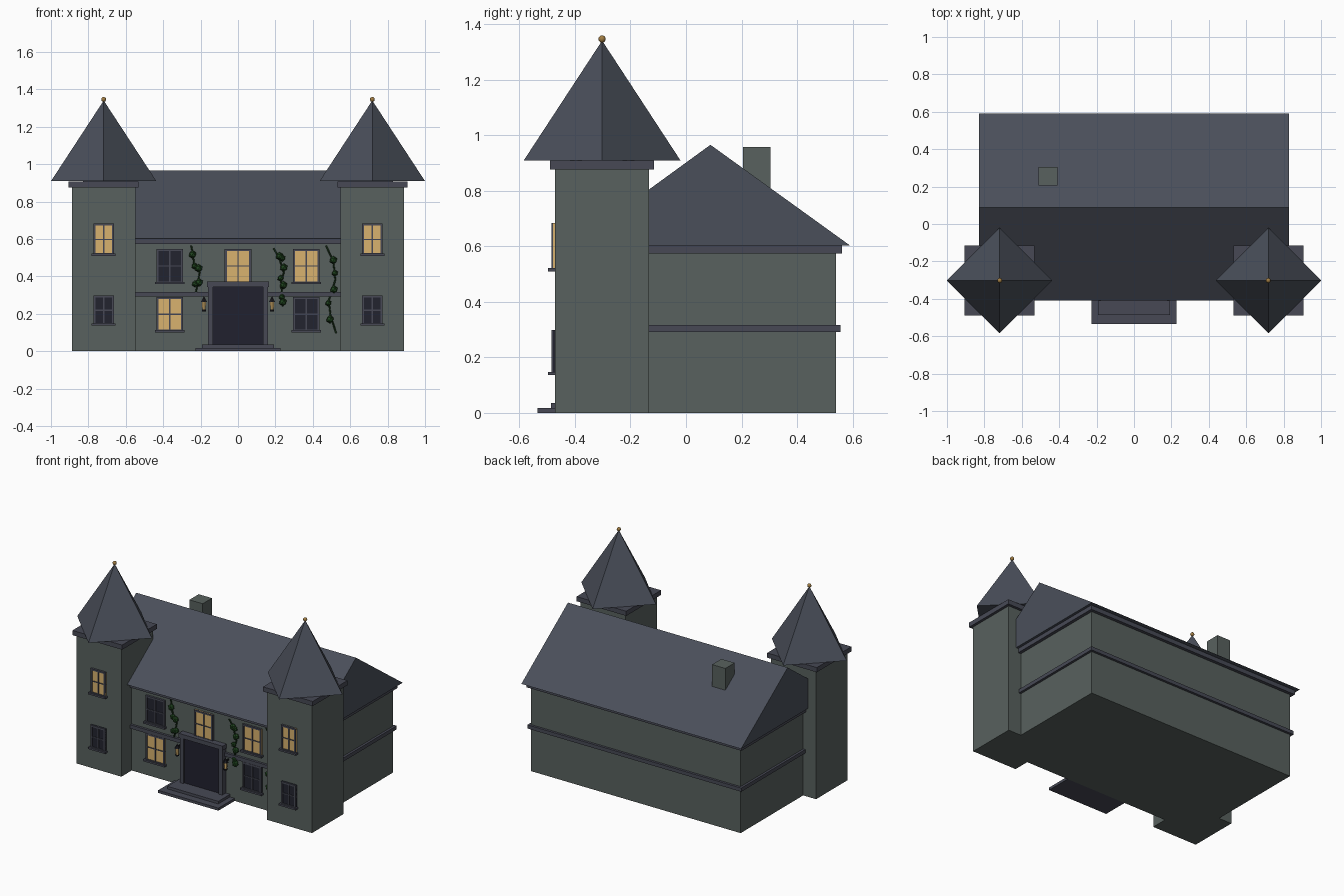
import bpy, bmesh
from mathutils import Matrix, Vector

if "Cube" in bpy.data.objects:
    bpy.data.objects.remove(bpy.data.objects["Cube"], do_unlink=True)


def material(name, rgb):
    """Flat material from 0-255 display values, stored linear."""
    lin = [((c / 255 + 0.055) / 1.055) ** 2.4 for c in rgb] + [1]
    m = bpy.data.materials.new(name)
    m.use_nodes = True
    m.diffuse_color = lin
    m.node_tree.nodes["Principled BSDF"].inputs["Base Color"].default_value = lin
    return m


STONE = material("grey green stone", (88, 97, 94))
SLATE = material("blue grey slate", (74, 79, 90))
TRIM = material("dark trim", (71, 73, 85))
GLOW = material("warm window light", (216, 178, 110))
GLASS = material("dark glass", (34, 36, 47))
DOOR = material("dark door", (33, 33, 47))
LEAF = material("ivy leaf", (31, 68, 30))
STEM = material("ivy stem", (24, 50, 24))
GOLD = material("old gold", (160, 124, 66))
IRON = material("black iron", (28, 28, 34))


def finish(name, bm, mats):
    bmesh.ops.recalc_face_normals(bm, faces=bm.faces)
    me = bpy.data.meshes.new(name)
    bm.to_mesh(me)
    bm.free()
    for m in mats:
        me.materials.append(m)
    ob = bpy.data.objects.new(name, me)
    bpy.context.collection.objects.link(ob)
    return ob


def add_box(bm, x0, x1, y0, y1, z0, z1, slot=0):
    mat = Matrix.Translation(((x0 + x1) / 2, (y0 + y1) / 2, (z0 + z1) / 2))
    mat = mat @ Matrix.Diagonal((x1 - x0, y1 - y0, z1 - z0, 1))
    geo = bmesh.ops.create_cube(bm, size=1, matrix=mat)
    for f in {f for v in geo["verts"] for f in v.link_faces}:
        f.material_index = slot


def box(name, mat, *dims):
    bm = bmesh.new()
    add_box(bm, *dims)
    return finish(name, bm, [mat])


def cone(name, mat, sides, r1, r2, x, y, z0, z1):
    bm = bmesh.new()
    bmesh.ops.create_cone(bm, cap_ends=True, segments=sides, radius1=r1, radius2=r2,
                          depth=z1 - z0, matrix=Matrix.Translation((x, y, (z0 + z1) / 2)))
    if r2 == 0:
        bmesh.ops.remove_doubles(bm, verts=bm.verts, dist=1e-5)
    return finish(name, bm, [mat])


# Main hall: body, string course, eaves, gabled roof, chimney
HX, FRONT, BACK = 0.79, -0.36, 0.54


def ring(name, mat, grow, z0, z1):
    box(name, mat, -HX - grow, HX + grow, FRONT - grow, BACK + grow, z0, z1)


ring("hall_walls", STONE, 0, 0, 0.58)
ring("string_course", TRIM, 0.016, 0.292, 0.317)
ring("eaves", TRIM, 0.021, 0.574, 0.603)

bm = bmesh.new()
profile = [(-0.41, 0.603), (0.59, 0.603), (0.088, 0.965)]
end = bm.faces.new([bm.verts.new((-0.828, y, z)) for y, z in profile])
ext = bmesh.ops.extrude_face_region(bm, geom=[end], use_keep_orig=True)
bmesh.ops.translate(bm, vec=(1.656, 0, 0),
                    verts=[v for v in ext["geom"] if isinstance(v, bmesh.types.BMVert)])
finish("main_roof", bm, [SLATE])
box("chimney", STONE, -0.51, -0.41, 0.205, 0.305, 0.7, 0.957)


# Windows: pane, frame, glazing bars and sill in one object
def window(name, x, wall, z0, z1, w, pane):
    bm = bmesh.new()
    h, t, mid = w / 2, 0.011, (z0 + z1) / 2
    yf = wall - 0.014
    add_box(bm, x - h, x + h, wall - 0.008, wall + 0.01, z0, z1, 1)
    for s in (-1, 1):
        cx = x + s * (h - t / 2)
        add_box(bm, cx - t / 2, cx + t / 2, yf, wall, z0, z1)
    for z in (z0, z1 - t):
        add_box(bm, x - h, x + h, yf, wall, z, z + t)
    add_box(bm, x - 0.004, x + 0.004, yf + 0.002, wall, z0, z1)
    add_box(bm, x - h, x + h, yf + 0.002, wall, mid - 0.003, mid + 0.003)
    add_box(bm, x - h - 0.009, x + h + 0.009, wall - 0.026, wall, z0 - 0.004, z0 + 0.008)
    finish(name, bm, [TRIM, pane])


for name, x, z, pane in (("upper_right_window", -0.365, 0.362, GLASS),
                         ("upper_middle_window", 0, 0.362, GLOW),
                         ("upper_left_window", 0.365, 0.362, GLOW),
                         ("lower_right_window", -0.365, 0.105, GLOW),
                         ("lower_left_window", 0.365, 0.105, GLASS)):
    window(name, x, FRONT, z, z + 0.185, 0.142, pane)

# Corner towers with pyramid roofs turned 45 degrees, plus door lanterns
TY = -0.302
for side, s in (("left", 1), ("right", -1)):
    x = s * 0.718
    box(side + "_tower", STONE, x - 0.169, x + 0.169, TY - 0.169, TY + 0.169, 0, 0.878)
    box(side + "_tower_cornice", TRIM, x - 0.187, x + 0.187, TY - 0.187, TY + 0.187, 0.876, 0.908)
    cone(side + "_tower_roof", SLATE, 4, 0.282, 0, x, TY, 0.909, 1.34)
    bm = bmesh.new()
    bmesh.ops.create_uvsphere(bm, u_segments=12, v_segments=8, radius=0.013,
                              matrix=Matrix.Translation((x, TY, 1.346)))
    ball = finish(side + "_finial", bm, [GOLD])
    ball.data.shade_smooth()
    window(side + "_tower_upper_window", x, TY - 0.169, 0.513, 0.683, 0.11, GLOW)
    window(side + "_tower_lower_window", x, TY - 0.169, 0.14, 0.298, 0.11, GLASS)

    lx, ly = s * 0.182, -0.394
    cone(side + "_lantern_base", IRON, 6, 0.011, 0.013, lx, ly, 0.212, 0.222)
    cone(side + "_lantern_light", GLOW, 6, 0.010, 0.012, lx, ly, 0.222, 0.264)
    cone(side + "_lantern_cap", IRON, 6, 0.018, 0, lx, ly, 0.264, 0.294)
    box(side + "_lantern_bracket", IRON, lx - 0.004, lx + 0.004, ly, FRONT, 0.268, 0.276)

# Entrance: steps, door and surround
box("lower_step", TRIM, -0.227, 0.227, -0.535, FRONT, 0, 0.018)
box("upper_step", TRIM, -0.192, 0.192, -0.486, FRONT, 0.018, 0.036)
box("door", DOOR, -0.135, 0.135, -0.386, FRONT, 0.036, 0.345)
bm = bmesh.new()
for s in (-1, 1):
    add_box(bm, *sorted((s * 0.133, s * 0.16)), -0.398, FRONT, 0.036, 0.345)
add_box(bm, -0.166, 0.166, -0.402, FRONT, 0.343, 0.372)
finish("door_surround", bm, [TRIM])


# Ivy: a bevelled curve for each stem with round leaf clumps
def ivy(name, path, leaves):
    cu = bpy.data.curves.new(name + "_stem", "CURVE")
    cu.dimensions = "3D"
    cu.bevel_depth = 0.005
    cu.bevel_resolution = 1
    cu.use_fill_caps = True
    sp = cu.splines.new("POLY")
    sp.points.add(len(path) - 1)
    for p, (x, z) in zip(sp.points, path):
        p.co = (x, FRONT - 0.006, z, 1)
    cu.materials.append(STEM)
    bpy.context.collection.objects.link(bpy.data.objects.new(name + "_stem", cu))
    bm = bmesh.new()
    for i, (x, z) in enumerate(leaves):
        bmesh.ops.create_icosphere(bm, subdivisions=1, radius=(0.022, 0.018)[i % 2],
                                   matrix=Matrix.Translation(Vector((x, FRONT - 0.012, z))))
    finish(name + "_leaves", bm, [LEAF])


ivy("right_ivy", [(-.25, .565), (-.24, .51), (-.235, .46), (-.205, .42), (-.225, .315)],
    [(-.243, .517), (-.232, .455), (-.21, .443), (-.23, .36), (-.208, .367)])
ivy("middle_ivy", [(.19, .55), (.22, .5), (.245, .42), (.23, .37), (.24, .24)],
    [(.222, .508), (.237, .497), (.245, .447), (.228, .39), (.243, .353), (.235, .29), (.24, .263)])
ivy("left_ivy", [(.47, .565), (.51, .48), (.52, .38), (.485, .27), (.495, .19), (.525, .095)],
    [(.51, .487), (.518, .417), (.513, .33), (.483, .257), (.492, .17)])
